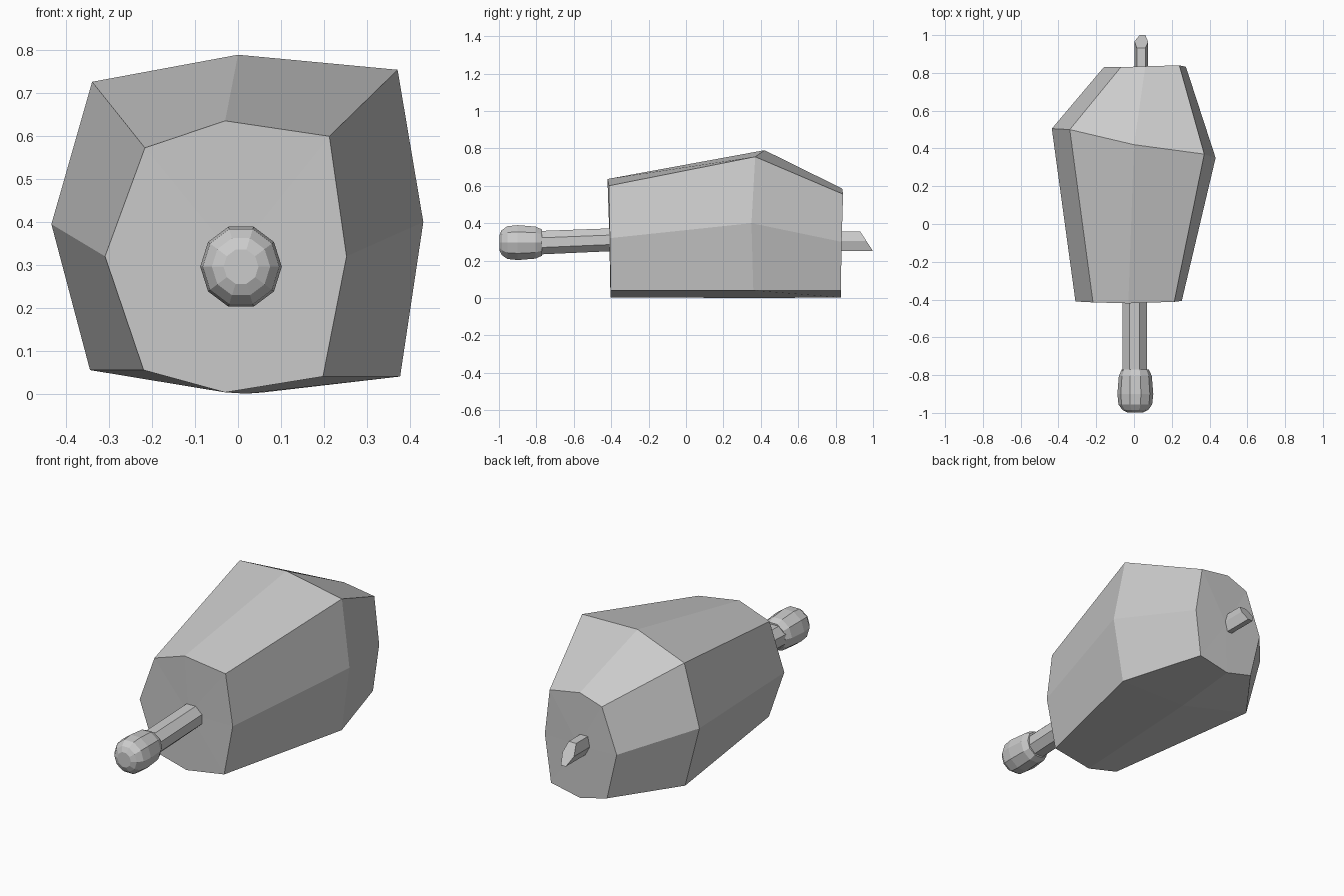
import bpy, bmesh, math

if "Cube" in bpy.data.objects:
    bpy.data.objects.remove(bpy.data.objects["Cube"])

grey = bpy.data.materials.new("plain grey")
grey.diffuse_color = (0.6, 0.6, 0.6, 1)
grey.use_nodes = True
grey.node_tree.nodes["Principled BSDF"].inputs["Base Color"].default_value = grey.diffuse_color


def loft(name, rings, fan=False):
    """Skin matching rings of 3D points; ends are closed flat or with a fan."""
    bm = bmesh.new()
    loops = [[bm.verts.new(p) for p in ring] for ring in rings]
    n = len(loops[0])
    for a, b in zip(loops, loops[1:]):
        for i in range(n):
            j = (i + 1) % n
            bm.faces.new((a[i], a[j], b[j], b[i]))
    for end in (loops[0], loops[-1]):
        face = bm.faces.new(end)
        if fan:
            bmesh.ops.poke(bm, faces=[face])
    bmesh.ops.recalc_face_normals(bm, faces=bm.faces[:])
    mesh = bpy.data.meshes.new(name)
    bm.to_mesh(mesh)
    bm.free()
    mesh.materials.append(grey)
    obj = bpy.data.objects.new(name, mesh)
    bpy.context.collection.objects.link(obj)
    return obj


def ring(sides, cx, y, cz, rx, rz):
    """Upright ellipse with a flat side on top."""
    angles = [math.tau * (i + 0.5) / sides for i in range(sides)]
    return [(cx + rx * math.sin(a), y, cz + rz * math.cos(a)) for a in angles]


# Faceted body: three uneven eight-sided rings, clockwise from the top
front = [(-0.03, -0.42, 0.636), (0.213, -0.412, 0.60), (0.253, -0.407, 0.32),
         (0.198, -0.403, 0.04), (-0.03, -0.403, 0.003), (-0.22, -0.405, 0.055),
         (-0.31, -0.41, 0.32), (-0.217, -0.415, 0.573)]
middle = [(0.0, 0.42, 0.79), (0.372, 0.37, 0.755), (0.432, 0.35, 0.40),
          (0.378, 0.36, 0.04), (0.02, 0.42, 0.0), (-0.345, 0.50, 0.055),
          (-0.435, 0.505, 0.395), (-0.34, 0.50, 0.727)]
back = [(0.06, 0.835, 0.585), (0.24, 0.84, 0.555), (0.275, 0.832, 0.30),
        (0.24, 0.828, 0.04), (0.06, 0.828, 0.003), (-0.10, 0.828, 0.045),
        (-0.16, 0.83, 0.30), (-0.07, 0.83, 0.54)]
loft("body", [front, middle, back], fan=True)

# Handle shaft, dropping slightly toward the knob
loft("handle_shaft", [ring(8, 0.003, -0.38, 0.312, 0.07, 0.066),
                      ring(8, 0.003, -0.82, 0.294, 0.07, 0.068)])

# Rounded knob on the end of the handle
knob = [(-0.77, 0.074), (-0.805, 0.090), (-0.90, 0.098),
        (-0.955, 0.092), (-0.985, 0.070), (-0.998, 0.042)]
loft("handle_knob", [ring(10, 0.007, y, 0.296, r * 0.97, r) for y, r in knob])

# Short rear peg with a slanted end
peg = [(0.015, 0.355), (0.06, 0.355), (0.075, 0.305),
       (0.06, 0.25), (0.03, 0.25), (0.003, 0.30)]
loft("rear_peg", [[(x, 0.80, z) for x, z in peg],
                  [(x, 1.0 - 0.65 * (z - 0.25), z) for x, z in peg]])
